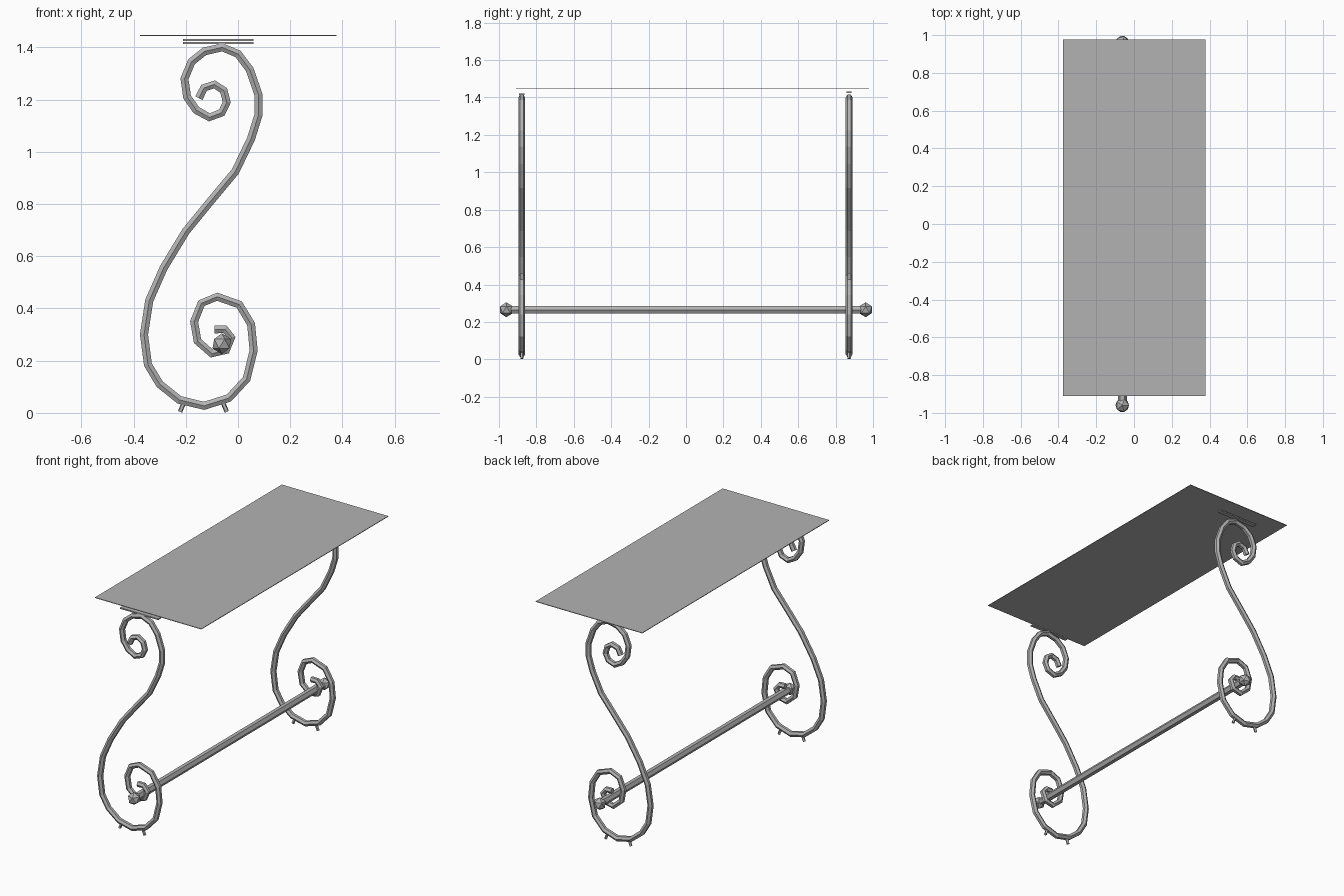
import bpy, bmesh, math
from mathutils import Vector, Matrix

cube = bpy.data.objects.get("Cube")
if cube:
    bpy.data.objects.remove(cube)

grey = bpy.data.materials.new("grey metal")
grey.use_nodes = True
grey.diffuse_color = (0.45, 0.45, 0.45, 1)
grey.node_tree.nodes["Principled BSDF"].inputs["Base Color"].default_value = grey.diffuse_color


def make(name, bm):
    mesh = bpy.data.meshes.new(name)
    bmesh.ops.recalc_face_normals(bm, faces=bm.faces)
    bm.to_mesh(mesh)
    bm.free()
    mesh.materials.append(grey)
    obj = bpy.data.objects.new(name, mesh)
    bpy.context.collection.objects.link(obj)
    return obj


def box(name, lo, hi):
    lo, hi = Vector(lo), Vector(hi)
    bm = bmesh.new()
    bmesh.ops.create_cube(bm, size=1, matrix=Matrix.Translation((lo + hi) / 2)
                          @ Matrix.Diagonal((*(hi - lo), 1)))
    return make(name, bm)


def sweep(name, path, radius, sides=6):
    """Tube along a path lying in a plane of constant y, or along y itself."""
    bm = bmesh.new()
    rings = []
    for i, p in enumerate(path):
        t = (path[min(i + 1, len(path) - 1)] - path[max(i - 1, 0)]).normalized()
        u = Vector((1, 0, 0)) if abs(t.y) > 0.9 else Vector((0, 1, 0))
        v = t.cross(u).normalized()
        angles = [math.tau * k / sides for k in range(sides)]
        rings.append([bm.verts.new(p + radius * (u * math.cos(a) + v * math.sin(a)))
                      for a in angles])
    for a, b in zip(rings, rings[1:]):
        for k in range(sides):
            n = (k + 1) % sides
            bm.faces.new((a[k], a[n], b[n], b[k]))
    bm.faces.new(rings[0])
    bm.faces.new(rings[-1])
    return make(name, bm)


# Scroll centre line (x, z), upper spiral to lower spiral
scroll = [(-.15, 1.205), (-.13, 1.245), (-.09, 1.258), (-.055, 1.235), (-.043, 1.19),
          (-.062, 1.15), (-.11, 1.132), (-.16, 1.16), (-.195, 1.21), (-.205, 1.28),
          (-.178, 1.345), (-.128, 1.385), (-.06, 1.40), (0, 1.375), (.045, 1.315),
          (.078, 1.22), (.078, 1.14), (.05, 1.05), (-.01, .925), (-.11, .805),
          (-.2, .695), (-.285, .555), (-.34, .43), (-.36, .3), (-.345, .185),
          (-.3, .11), (-.225, .05), (-.13, .027), (-.035, .057), (.033, .13),
          (.06, .24), (.05, .34), (.005, .415), (-.08, .445), (-.14, .42),
          (-.168, .35), (-.155, .275), (-.1, .227), (-.045, .24), (-.025, .29),
          (-.05, .32), (-.09, .32)]

rod_x, rod_z = -.062, .265
for side, y, top in (("front", -.878, 1.412), ("back", .872, 1.424)):
    sweep(side + "_scroll_leg", [Vector((x, y, z)) for x, z in scroll], .018)
    # Support strip between leg and tabletop
    box(side + "_support_strip", (-.21, y - .014, top), (.06, y + .014, top + .008))
    # Peg feet splayed outward
    for label, x0, x1 in (("right", -.205, -.222), ("left", -.06, -.043)):
        sweep(f"{side}_{label}_foot", [Vector((x0, y, .045)), Vector((x1, y, .004))], .009, 5)
    # Finial on the stretcher end
    bm = bmesh.new()
    bmesh.ops.create_icosphere(bm, subdivisions=1, radius=.04, matrix=Matrix.Translation(
        (rod_x, math.copysign(.96, y), rod_z)))
    make(side + "_finial", bm)

# Stretcher rod
sweep("stretcher_rod", [Vector((rod_x, -.94, rod_z)), Vector((rod_x, .94, rod_z))], .024, 6)

# Thin tabletop
box("tabletop", (-.375, -.91, 1.444), (.378, .978, 1.448))
